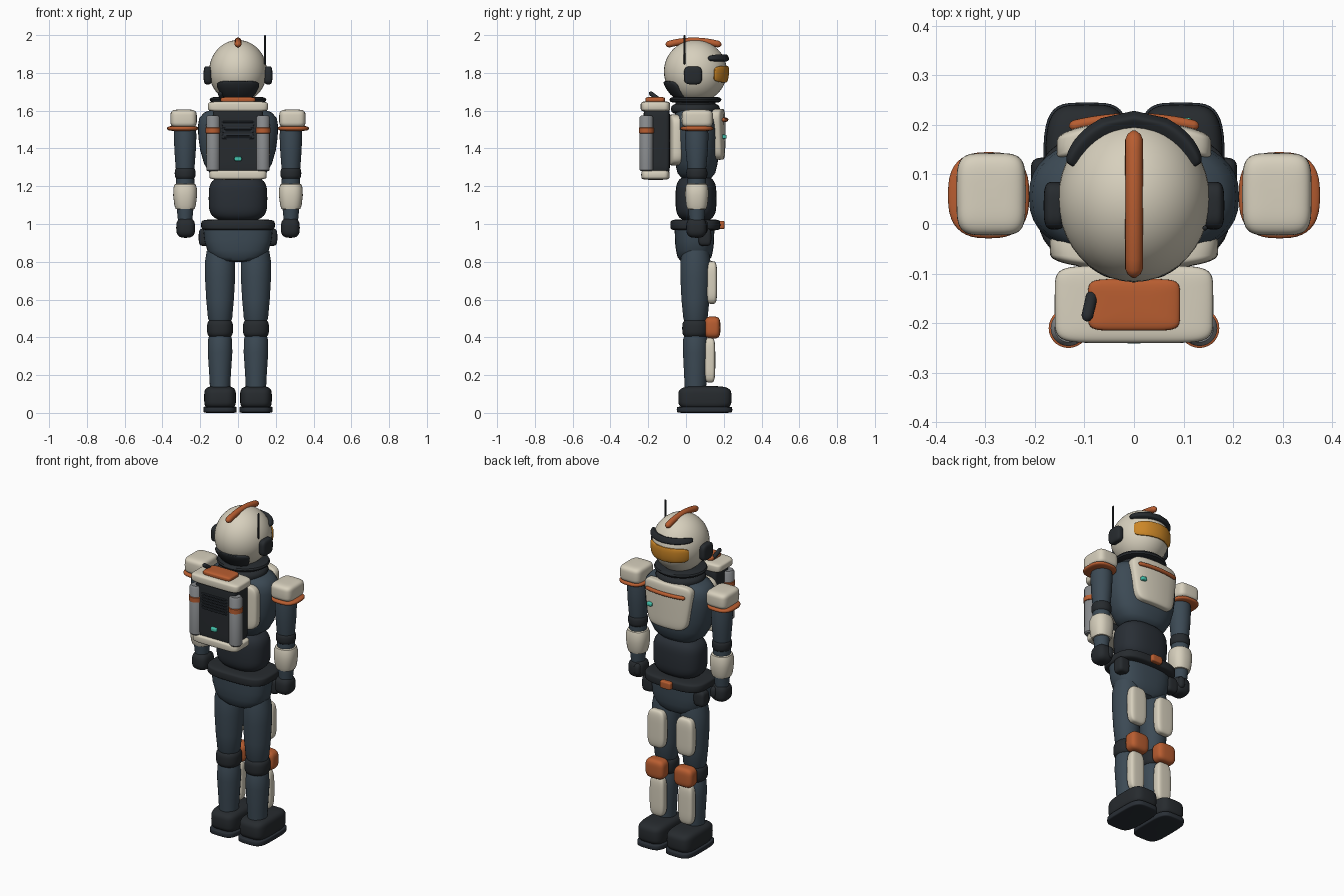
import bpy, bmesh, math
from mathutils import Vector

if "Cube" in bpy.data.objects:
    bpy.data.objects.remove(bpy.data.objects["Cube"])

COL = dict(cream=(.68, .63, .51), blue=(.045, .068, .09), navy=(.022, .028, .036), dark=(.02, .024, .028),
           orange=(.48, .11, .03), amber=(.6, .24, .02), grey=(.24, .25, .26), teal=(.06, .55, .42))
MATS = {}
for k, c in COL.items():
    MATS[k] = bpy.data.materials.new(k)
    MATS[k].diffuse_color = (*c, 1)


def finish(name, bm, mat):
    bmesh.ops.recalc_face_normals(bm, faces=bm.faces)
    me = bpy.data.meshes.new(name)
    bm.to_mesh(me)
    bm.free()
    ob = bpy.data.objects.new(name, me)
    bpy.context.collection.objects.link(ob)
    me.materials.append(MATS[mat])
    bpy.context.view_layer.objects.active = ob
    bpy.ops.object.select_all(action='DESELECT')
    ob.select_set(True)
    bpy.ops.object.shade_smooth_by_angle(angle=math.radians(40))
    return ob


def spow(v, e):
    return math.copysign(abs(v) ** e, v)


def blob(name, mat, c, h, e=.45, ez=None, warp=None):
    """Rounded box / ellipsoid: centre c, half sizes h, e=1 ball ... e=.2 box."""
    ez = ez or e
    bm = bmesh.new()
    bmesh.ops.create_uvsphere(bm, u_segments=40, v_segments=24, radius=1)
    for v in bm.verts:
        r = math.hypot(v.co.x, v.co.y)
        a = math.atan2(v.co.y, v.co.x)
        rr = spow(r, ez) if r > 1e-4 else 0
        p = Vector((rr * spow(math.cos(a), e), rr * spow(math.sin(a), e), spow(v.co.z, ez)))
        p = Vector([p[i] * h[i] for i in range(3)])
        v.co = warp(p) if warp else p + Vector(c)
    return finish(name, bm, mat)


def loft(name, mat, rings, x=0, y=.05, p=2, n=40):
    """Stack of superellipse sections (z, rx, ry)."""
    bm = bmesh.new()
    rows = []
    for z, rx, ry in rings:
        rows.append([bm.verts.new((x + rx * spow(math.cos(2 * math.pi * i / n), 2 / p),
                                   y + ry * spow(math.sin(2 * math.pi * i / n), 2 / p), z)) for i in range(n)])
    for a, b in zip(rows, rows[1:]):
        for i in range(n):
            bm.faces.new((a[i], a[(i + 1) % n], b[(i + 1) % n], b[i]))
    bm.faces.new(rows[0])
    bm.faces.new(rows[-1])
    return finish(name, bm, mat)


def tube(name, mat, pts, r):
    """Round bar along points, with rounded ends."""
    bm = bmesh.new()
    pts = [Vector(p) for p in pts]
    d0, d1 = (pts[0] - pts[1]).normalized(), (pts[-1] - pts[-2]).normalized()
    path = [(pts[0] + d0 * r, .25)] + [(pts[0] + d0 * r * .6, .75)] + [(p, 1) for p in pts]
    path += [(pts[-1] + d1 * r * .6, .75), (pts[-1] + d1 * r, .25)]
    rows = []
    for i, (p, s) in enumerate(path):
        t = (path[min(i + 1, len(path) - 1)][0] - path[max(i - 1, 0)][0]).normalized()
        u = t.cross(Vector((.31, .2, .93)) if abs(t.z) < .8 else Vector((1, 0, 0))).normalized()
        w = t.cross(u)
        rows.append([bm.verts.new(p + (u * math.cos(a) + w * math.sin(a)) * r * s)
                     for a in [2 * math.pi * k / 14 for k in range(14)]])
    for a, b in zip(rows, rows[1:]):
        for i in range(14):
            bm.faces.new((a[i], a[(i + 1) % 14], b[(i + 1) % 14], b[i]))
    bm.faces.new(rows[0])
    bm.faces.new(rows[-1])
    return finish(name, bm, mat)


# Helmet
HC, HR = Vector((0, .05, 1.808)), (.153, .167, .166)
blob("helmet", "cream", HC, HR, 1)


def on_helmet(az, el):
    """Bends a pad (x = azimuth, z = elevation in degrees, y = offset) onto the helmet."""
    def f(p):
        a, t = math.radians(az + p.x), math.radians(el + p.z)
        n = Vector((math.sin(a) * math.cos(t), math.cos(a) * math.cos(t), math.sin(t)))
        return HC + Vector([n[i] * (HR[i] + p.y) for i in range(3)])
    return f


blob("visor", "amber", None, (54, .011, 15), .4, warp=on_helmet(0, -5))
blob("visor_brow", "dark", None, (64, .024, 6), .5, warp=on_helmet(0, 24))
blob("helmet_nape_guard", "dark", None, (52, .014, 24), .35, warp=on_helmet(180, -42))
tube("helmet_crest", "orange", [(0, .04 + .13 * t, 1.969 - .017 * t * t) for t in [i / 6 - 1 for i in range(13)]], .018)
tube("antenna", "dark", [(.143, -.008, 1.85), (.143, -.008, 1.995)], .005)
for s in (-1, 1):
    blob("ear_cap", "dark", (s * .16, .037, 1.787), (.022, .048, .048), .55)

# Neck
loft("neck", "dark", [(1.56, .11, .11), (1.67, .105, .105)])
loft("helmet_ring", "dark", [(1.643, .13, .12), (1.648, .145, .133), (1.658, .15, .138), (1.667, .145, .133), (1.672, .13, .12)])
loft("collar", "dark", [(1.585, .12, .115), (1.595, .138, .127), (1.61, .142, .13), (1.625, .136, .125), (1.635, .12, .11)])

# Torso
loft("torso", "blue", [(1.235, .07, .05), (1.245, .115, .08), (1.27, .15, .1), (1.32, .18, .112), (1.39, .2, .12),
                       (1.46, .21, .124), (1.52, .212, .124), (1.56, .205, .12), (1.59, .18, .11), (1.605, .14, .09),
                       (1.61, .08, .06)], y=.055, p=2.4)


def chest_bend(cy, cz, k):
    def f(p):
        x = p.x * (.88 + .9 * p.z)
        return Vector((x, cy + p.y - k * x * x, cz + p.z))
    return f


blob("chest_plate", "cream", None, (.165, .03, .135), .35, warp=chest_bend(.178, 1.475, 1.0))
tube("chest_stripe", "orange", [(x / 50, .213 - 1.0 * (x / 50) ** 2, 1.552) for x in range(-6, 7)], .011)
blob("chest_light", "teal", (.1, .2, 1.462), (.017, .015, .011), .5)
blob("back_plate", "cream", None, (.17, .03, .135), .35, warp=lambda p: Vector((p.x, -.063 + p.y + .6 * p.x ** 2, 1.445 + p.z)))
blob("abdomen", "navy", (0, .053, 1.135), (.155, .108, .12), .8, .55)
blob("belt", "dark", (0, .05, .995), (.195, .132, .03), .6, .35)
blob("belt_buckle", "orange", (0, .185, .995), (.036, .019, .022), .35)
loft("pelvis", "blue", [(.8, .06, .05), (.805, .1, .075), (.825, .14, .09), (.86, .162, .098), (.91, .177, .104),
                        (.98, .185, .105)], y=.045, p=2.6)

# Backpack
blob("backpack_body", "dark", (0, -.155, 1.44), (.135, .07, .18), .22)
blob("backpack_top", "cream", (0, -.162, 1.622), (.16, .078, .028), .3, .4)
blob("backpack_base", "cream", (0, -.162, 1.26), (.152, .075, .026), .3, .4)
blob("backpack_lid", "orange", (0, -.163, 1.657), (.093, .052, .016), .3, .5)
tube("backpack_nozzle", "dark", [(-.085, -.145, 1.66), (-.094, -.185, 1.69)], .012)
blob("backpack_light", "teal", (0, -.228, 1.345), (.02, .013, .012), .5)
for i in range(6):
    blob("backpack_vent", "navy", (0, -.225, 1.455 + i * .017), (.085, .008, .005), .4)
for s in (-1, 1):
    loft("air_tank", "grey", [(1.28, .03, .03), (1.287, .036, .036), (1.565, .036, .036), (1.575, .028, .028)],
         x=s * .132, y=-.21, n=28)
    loft("tank_band", "orange", [(1.48, .036, .036), (1.482, .04, .04), (1.509, .04, .04), (1.511, .036, .036)],
         x=s * .132, y=-.21, n=28)

# Limbs, both sides
for s in (-1, 1):
    ax, lx = s * .28, s * .095
    # arm
    blob("shoulder_pad", "cream", (s * .288, .06, 1.558), (.07, .083, .048), .45)
    blob("shoulder_ring", "orange", (s * .293, .058, 1.506), (.082, .087, .014), .75, .6)
    loft("upper_arm", "blue", [(1.27, .045, .045), (1.3, .05, .05), (1.38, .056, .058), (1.47, .06, .062), (1.54, .052, .055)],
         x=ax, y=.057)
    blob("elbow", "dark", (ax, .057, 1.268), (.055, .056, .04), 1, .7)
    loft("forearm", "blue", [(1.02, .038, .04), (1.06, .042, .044), (1.15, .05, .05), (1.26, .048, .048)], x=ax, y=.057)
    loft("forearm_guard", "cream", [(1.075, .03, .03), (1.08, .05, .05), (1.1, .057, .057), (1.15, .063, .062),
                                    (1.19, .062, .061), (1.21, .055, .055), (1.217, .04, .04)], x=ax, y=.057, p=2.4)
    blob("hand", "dark", (ax - s * .003, .055, .98), (.05, .054, .053), .7)
    blob("thumb", "dark", (ax - s * .025, .095, .985), (.02, .022, .035), .8)
    # leg
    loft("thigh", "blue", [(.47, .05, .05), (.5, .064, .064), (.6, .073, .074), (.72, .08, .08), (.8, .08, .08),
                           (.86, .07, .07)], x=lx)
    blob("knee_joint", "dark", (lx, .05, .447), (.069, .07, .053), .9, .6)
    loft("shin", "blue", [(.1, .052, .055), (.2, .057, .06), (.32, .065, .066), (.39, .063, .065), (.42, .055, .055)], x=lx)
    blob("thigh_plate", "cream", (lx, .137, .69), (.057, .028, .113), .5)
    blob("knee_pad", "orange", (lx, .14, .452), (.062, .042, .058), .55)
    blob("shin_plate", "cream", (lx, .127, .28), (.048, .028, .12), .5)
    blob("boot", "dark", (lx, .1, .08), (.084, .141, .062), .5, .5)
    blob("boot_sole", "navy", (lx, .098, .017), (.088, .147, .017), .5, .25)
    blob("hip_pouch", "dark", (s * .172, .1, .93), (.036, .034, .046), .5)

for m in bpy.data.materials:
    if m.users and not m.is_grease_pencil:
        m.use_nodes = True
        m.node_tree.nodes["Principled BSDF"].inputs["Base Color"].default_value = m.diffuse_color
